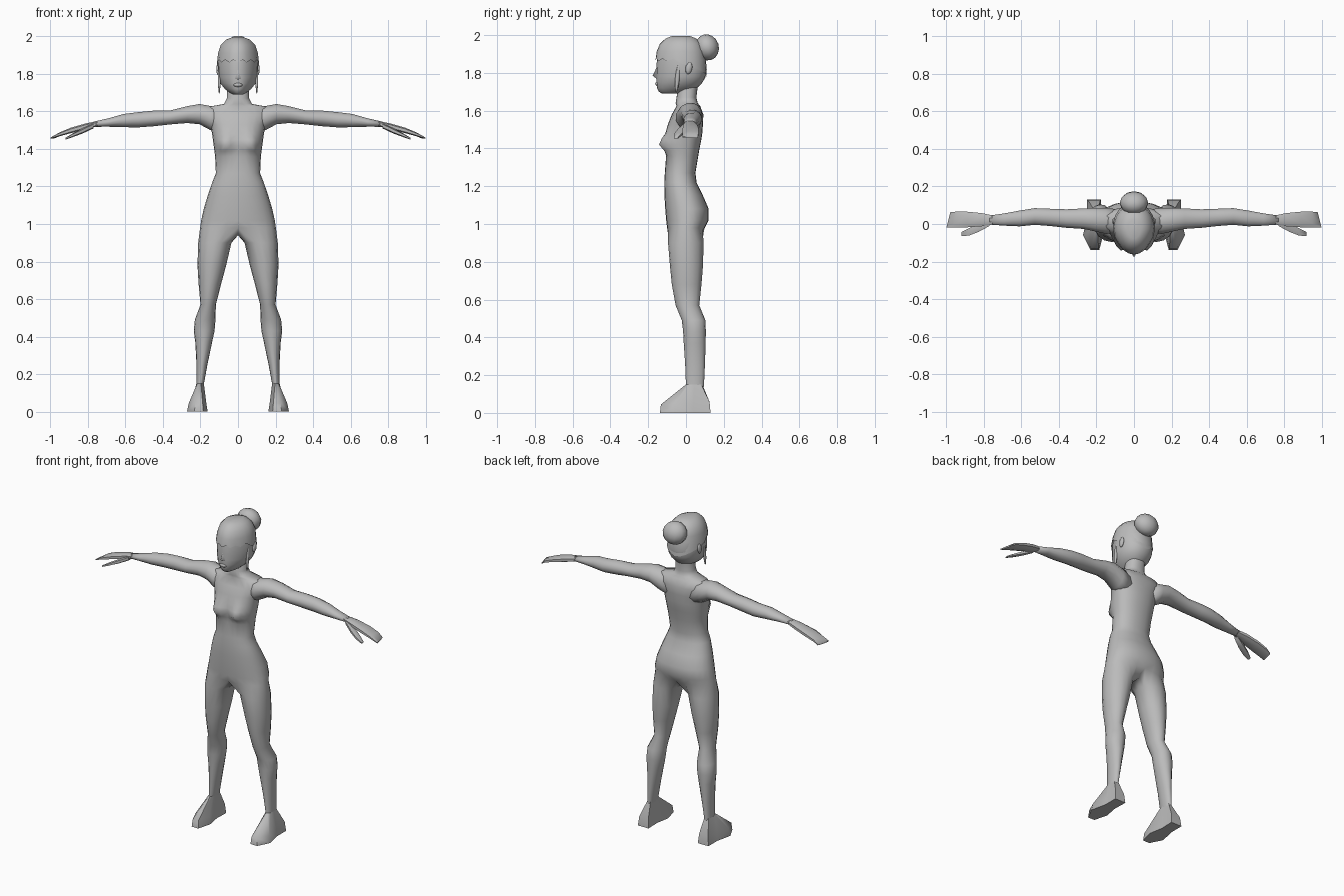
import bpy, bmesh, math
from math import sin, cos, pi, exp
from mathutils import Vector

if "Cube" in bpy.data.objects:
    bpy.data.objects.remove(bpy.data.objects["Cube"])

grey = bpy.data.materials.new("plain grey")
grey.diffuse_color = (0.5, 0.5, 0.5, 1)
grey.use_nodes = True
grey.node_tree.nodes["Principled BSDF"].inputs["Base Color"].default_value = grey.diffuse_color


def finish(name, bm, mirror=True, angle=180):
    """Mirror across x, weld, shade and store a mesh."""
    if mirror:
        copy = bmesh.ops.duplicate(bm, geom=bm.verts[:] + bm.edges[:] + bm.faces[:])
        for v in copy["geom"]:
            if isinstance(v, bmesh.types.BMVert):
                v.co.x = -v.co.x
        bmesh.ops.remove_doubles(bm, verts=bm.verts[:], dist=0.0005)
    bmesh.ops.recalc_face_normals(bm, faces=bm.faces[:])
    me = bpy.data.meshes.new(name)
    bm.to_mesh(me)
    bm.free()
    me.materials.append(grey)
    ob = bpy.data.objects.new(name, me)
    bpy.context.collection.objects.link(ob)
    bpy.ops.object.select_all(action='DESELECT')
    ob.select_set(True)
    bpy.context.view_layer.objects.active = ob
    if angle >= 180:
        me.shade_smooth()
    else:
        bpy.ops.object.shade_smooth_by_angle(angle=math.radians(angle))
    return ob


def loft(bm, rings, closed=True):
    """Skin a list of vertex rings with quads."""
    for a, b in zip(rings, rings[1:]):
        n = len(a)
        for i in range(n if closed else n - 1):
            j = (i + 1) % n
            bm.faces.new((a[i], a[j], b[j], b[i]))


def spow(v, e):
    return math.copysign(abs(v) ** e, v)


def arc(bm, z, hw, front, back, shape=0.9, taper=0.0, bump=None, n=13):
    """Half ring from the front middle round the side to the back middle."""
    ring = []
    for i in range(n):
        t = -pi / 2 + pi * i / (n - 1)
        c, s = max(cos(t), 0.0), sin(t)
        x = hw * c ** shape if c > 1e-6 else 0.0
        x *= 1 - taper * max(-s, 0)
        y = (front + back) / 2 + (back - front) / 2 * spow(s, shape)
        if bump and s < 0.1:
            y -= bump(x, z)
        ring.append(bm.verts.new((x, y, z)))
    return ring


def bust(x, z):
    dz = (z - 1.42) / (0.055 if z > 1.42 else 0.036)
    return 0.05 * exp(-((x - 0.07) / 0.045) ** 2 - dz * dz)


# Body: neck, trunk and legs as one skin
bm = bmesh.new()
trunk = [(1.75, .056, -.04, .065), (1.67, .06, -.05, .055), (1.64, .075, -.055, .062),
         (1.625, .16, -.05, .075), (1.58, .172, -.075, .092), (1.53, .147, -.095, .09),
         (1.48, .138, -.102, .086), (1.45, .134, -.104, .082), (1.42, .13, -.103, .076),
         (1.39, .126, -.103, .07), (1.36, .122, -.105, .065), (1.27, .118, -.112, .05),
         (1.22, .138, -.115, .056), (1.15, .162, -.114, .09), (1.08, .183, -.11, .12),
         (1.02, .196, -.105, .12), (.98, .202, -.1, .1)]
rows = [arc(bm, *r, bump=bust) for r in trunk]
loft(bm, rows, closed=False)
crotch = [bm.verts.new((0, y, .94)) for y in (.05, 0, -.05)]
leg = [rows[-1] + crotch]
for z, x0, x1, y0, y1 in [(.9, .035, .212, -.095, .093), (.78, .063, .216, -.085, .09),
                          (.68, .09, .21, -.075, .082), (.57, .118, .2, -.055, .07),
                          (.49, .12, .23, -.022, .103), (.43, .125, .236, -.015, .105),
                          (.37, .138, .228, -.012, .104), (.25, .163, .221, -.004, .1),
                          (.14, .183, .221, 0, .095)]:
    ring = []
    for i in range(16):
        t = math.radians(-135 + 22.5 * i)
        ring.append(bm.verts.new(((x0 + x1) / 2 + (x1 - x0) / 2 * cos(t),
                                  (y0 + y1) / 2 + (y1 - y0) / 2 * sin(t), z)))
    leg.append(ring)
loft(bm, leg)
finish("body", bm)

# Feet: sole outline, upper edge and ankle
bm = bmesh.new()
sole = [(.175, .13), (.25, .13), (.25, .04), (.272, -.06), (.232, -.138),
        (.185, -.138), (.162, -.05), (.178, .04)]
low = [bm.verts.new((x, y, 0)) for x, y in sole]
mid = [bm.verts.new((.208 + (x - .208) * .85, y * .96, .045 + .1 * max(y, 0)))
       for x, y in sole]
top = []
for x, y in sole:
    t = math.atan2(y - .045, (x - .206) * 2)
    top.append(bm.verts.new((.202 + .02 * cos(t), .047 + .049 * sin(t), .15)))
loft(bm, [low, mid, top])
bm.faces.new(low)
bm.faces.new(top)
finish("feet", bm, angle=50)


def limb(name, rings, n, shape=1.0, angle=180, slant=0.0):
    """Sideways tube from (x, y0, y1, z0, z1) rings, mirrored."""
    bm = bmesh.new()
    out = []
    for k, (x, y0, y1, z0, z1) in enumerate(rings):
        ring = []
        for i in range(n):
            t = 2 * pi * (i + .5) / n
            y = (y0 + y1) / 2 + (y1 - y0) / 2 * spow(cos(t), shape)
            z = (z0 + z1) / 2 + (z1 - z0) / 2 * spow(sin(t), shape)
            dx = slant * (y - y0) if k == len(rings) - 1 else 0
            ring.append(bm.verts.new((x - dx, y, z)))
        out.append(ring)
    loft(bm, out)
    bm.faces.new(out[0])
    bm.faces.new(out[-1])
    return finish(name, bm, angle=angle)


# Arms, hands and thumbs
limb("arms", [(.08, -.05, .08, 1.47, 1.625), (.15, -.055, .088, 1.5, 1.632),
              (.205, -.042, .088, 1.53, 1.642), (.27, -.028, .085, 1.537, 1.63),
              (.36, -.022, .08, 1.53, 1.607), (.45, -.012, .083, 1.52, 1.606),
              (.53, -.006, .086, 1.514, 1.598), (.61, -.014, .073, 1.515, 1.588),
              (.69, -.01, .058, 1.518, 1.565), (.77, -.004, .046, 1.518, 1.546)], 12)
limb("hands", [(.75, -.004, .046, 1.52, 1.549), (.81, -.014, .06, 1.505, 1.538),
               (.89, -.02, .068, 1.484, 1.515), (.95, -.02, .068, 1.468, 1.49),
               (1.0, -.02, .066, 1.455, 1.464)], 8, shape=.7, angle=60, slant=.25)
limb("thumbs", [(.77, -.012, .02, 1.51, 1.538), (.83, -.045, .0, 1.482, 1.51),
                (.88, -.064, -.02, 1.464, 1.484), (.92, -.066, -.042, 1.45, 1.46)],
     6, shape=.8, angle=60)

# Head
skull = [(1.99, .03, -.07, .02), (1.978, .06, -.1, .05), (1.95, .086, -.13, .078),
         (1.91, .1, -.147, .095), (1.87, .107, -.154, .105), (1.82, .108, -.157, .11),
         (1.78, .104, -.157, .104), (1.75, .094, -.157, .088), (1.72, .07, -.153, .06),
         (1.7, .045, -.143, .02), (1.69, .026, -.125, -.02)]
bm = bmesh.new()
rows = [arc(bm, *r, taper=.25) for r in skull]
loft(bm, rows, closed=False)
bm.faces.new(rows[0])
bm.faces.new(rows[-1])
finish("head", bm)

# Hair cap with a ragged fringe
bm = bmesh.new()
rows = [arc(bm, z + .004, w + .006, f - .008, b + .005, taper=.25) for z, w, f, b in skull[:5]]
for i, v in enumerate(rows[-1]):
    v.co.z = 1.862 + .014 * (i % 2) if i < 6 else 1.862 - .012 * (i - 5)
loft(bm, rows, closed=False)
bm.faces.new(rows[0])
finish("hair_cap", bm, angle=60)


def blob(name, loc, size, mirror=False, tilt=0.0, seg=12):
    """Stretched ball for small rounded parts."""
    bm = bmesh.new()
    bmesh.ops.create_uvsphere(bm, u_segments=seg, v_segments=8, radius=1)
    for v in bm.verts:
        p = Vector((v.co.x * size[0], v.co.y * size[1], v.co.z * size[2]))
        y, z = p.y * cos(tilt) - p.z * sin(tilt), p.y * sin(tilt) + p.z * cos(tilt)
        v.co = Vector((p.x, y, z)) + Vector(loc)
    return finish(name, bm, mirror)


blob("hair_bun", (0, .112, 1.935), (.076, .062, .07), tilt=.3)
blob("ears", (.106, .015, 1.825), (.01, .018, .032), mirror=True, tilt=-.2, seg=8)
blob("side_locks", (.1, -.045, 1.775), (.008, .012, .08), mirror=True, tilt=-.1, seg=6)
blob("lips", (0, -.152, 1.742), (.024, .011, .011), seg=8)

# Nose
bm = bmesh.new()
pts = [(0, -.15, 1.84), (0, -.177, 1.785), (0, -.15, 1.766), (.02, -.148, 1.773)]
a, b, c, d = [bm.verts.new(p) for p in pts]
bm.faces.new((a, b, d))
bm.faces.new((b, c, d))
finish("nose", bm)
